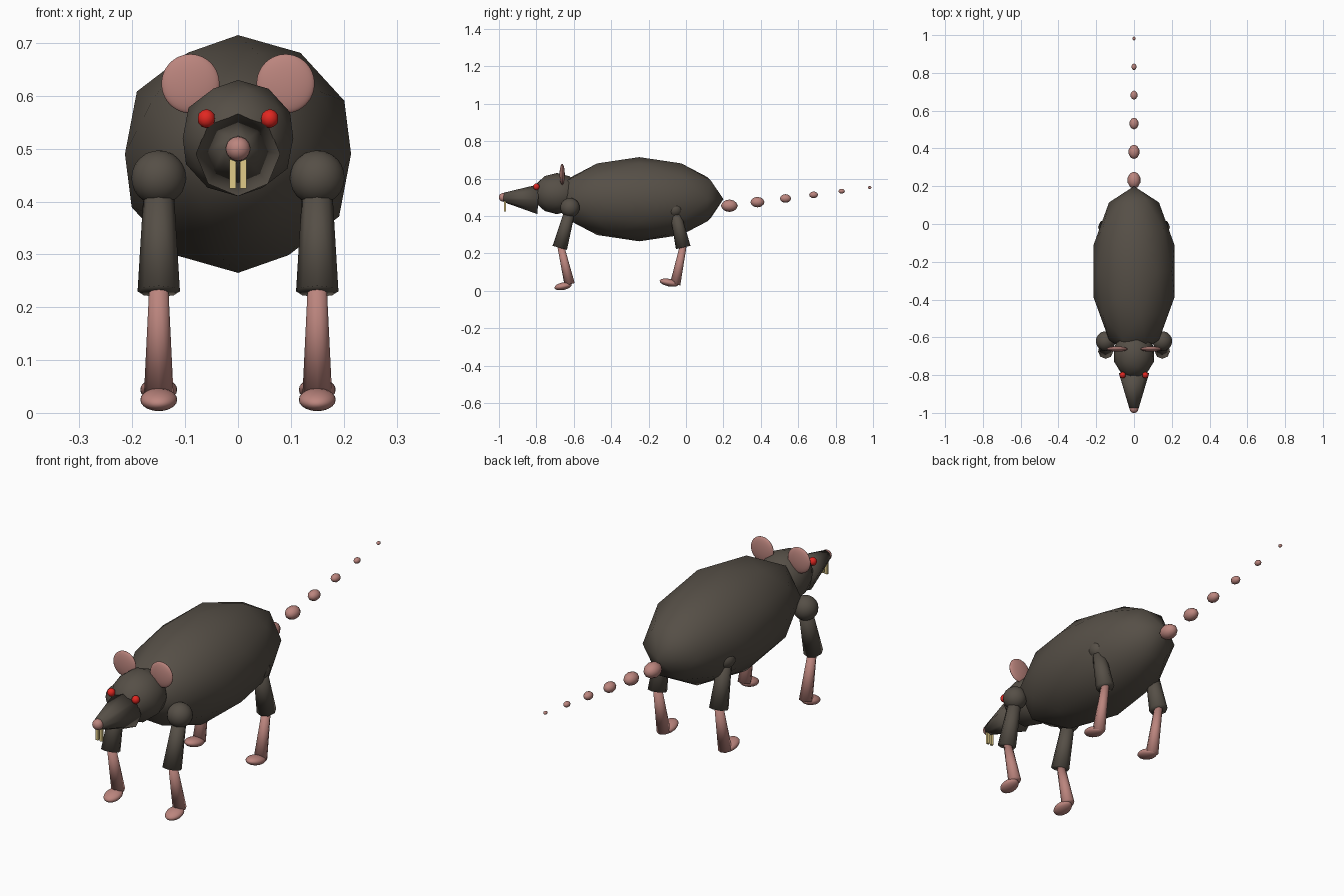
import bpy
from mathutils import Vector

cube = bpy.data.objects.get("Cube")
if cube:
    bpy.data.objects.remove(cube, do_unlink=True)


def material(name, rgb):
    m = bpy.data.materials.new(name)
    m.use_nodes = True
    m.diffuse_color = (*rgb, 1)
    m.node_tree.nodes["Principled BSDF"].inputs["Base Color"].default_value = (*rgb, 1)
    return m


FUR = material("dark fur", (0.092, 0.078, 0.062))
SKIN = material("pink skin", (0.5, 0.235, 0.208))
RED = material("red eye", (0.75, 0.02, 0.015))
IVORY = material("ivory tooth", (0.75, 0.6, 0.25))


def finish(name, mat, smooth=True):
    ob = bpy.context.object
    ob.name = name
    ob.data.materials.append(mat)
    if smooth:
        bpy.ops.object.shade_smooth()
    return ob


def ball(name, mat, centre, radii, tilt=0, detail=2):
    """Faceted ellipsoid, tilted about x."""
    bpy.ops.mesh.primitive_ico_sphere_add(subdivisions=detail, radius=1,
                                          location=centre, rotation=(tilt, 0, 0))
    bpy.context.object.scale = radii
    return finish(name, mat)


def limb(name, mat, start, end, r_start, r_end, sides=8):
    """Tapered segment between two points."""
    a, b = Vector(start), Vector(end)
    bpy.ops.mesh.primitive_cone_add(vertices=sides, radius1=r_start, radius2=r_end,
                                    depth=(b - a).length, location=(a + b) / 2)
    bpy.context.object.rotation_euler = (b - a).to_track_quat('Z', 'Y').to_euler()
    return finish(name, mat)


# Body, head and snout
ball("body", FUR, (0, -0.25, 0.49), (0.225, 0.45, 0.225))
ball("head", FUR, (0, -0.69, 0.52), (0.11, 0.13, 0.11))
limb("snout", FUR, (0, -0.79, 0.49), (0, -0.975, 0.5), 0.08, 0.025)
ball("nose", SKIN, (0, -0.978, 0.5), (0.023, 0.023, 0.023), detail=3)

for side, s in (("left", 1), ("right", -1)):
    # Face details
    ball(side + "_ear", SKIN, (s * 0.09, -0.662, 0.623), (0.055, 0.014, 0.056), detail=4)
    ball(side + "_eye", RED, (s * 0.06, -0.8, 0.557), (0.017, 0.017, 0.018))
    bpy.ops.mesh.primitive_cube_add(size=1, location=(s * 0.01, -0.968, 0.455))
    bpy.context.object.scale = (0.012, 0.01, 0.06)
    finish(side + "_tooth", IVORY, False)

    # Front leg
    x = s * 0.15
    ball(side + "_shoulder", FUR, (x, -0.62, 0.445), (0.052, 0.052, 0.052), detail=3)
    limb(side + "_front_upper_leg", FUR, (x, -0.62, 0.43), (x, -0.675, 0.23), 0.028, 0.04)
    limb(side + "_front_lower_leg", SKIN, (x, -0.67, 0.24), (x, -0.622, 0.035), 0.018, 0.028)
    ball(side + "_front_foot", SKIN, (x, -0.657, 0.025), (0.035, 0.047, 0.02), 0.2, 3)

    # Hind leg
    ball(side + "_hip", FUR, (x, -0.06, 0.435), (0.042, 0.042, 0.042), detail=3)
    limb(side + "_hind_upper_leg", FUR, (x, -0.06, 0.43), (x, -0.015, 0.232), 0.028, 0.04)
    limb(side + "_hind_lower_leg", SKIN, (x, -0.015, 0.24), (x, -0.058, 0.035), 0.018, 0.028)
    ball(side + "_hind_foot", SKIN, (x, -0.09, 0.044), (0.035, 0.052, 0.02), -0.2, 3)

# Tail beads shrinking toward the tip
for i in range(6):
    r = 0.035 - i * 0.0054
    ball(f"tail_bead_{i + 1}", SKIN, (0, 0.232 + i * 0.15, 0.455 + i * 0.0195),
         (r, r * 1.28, r * 0.95))
